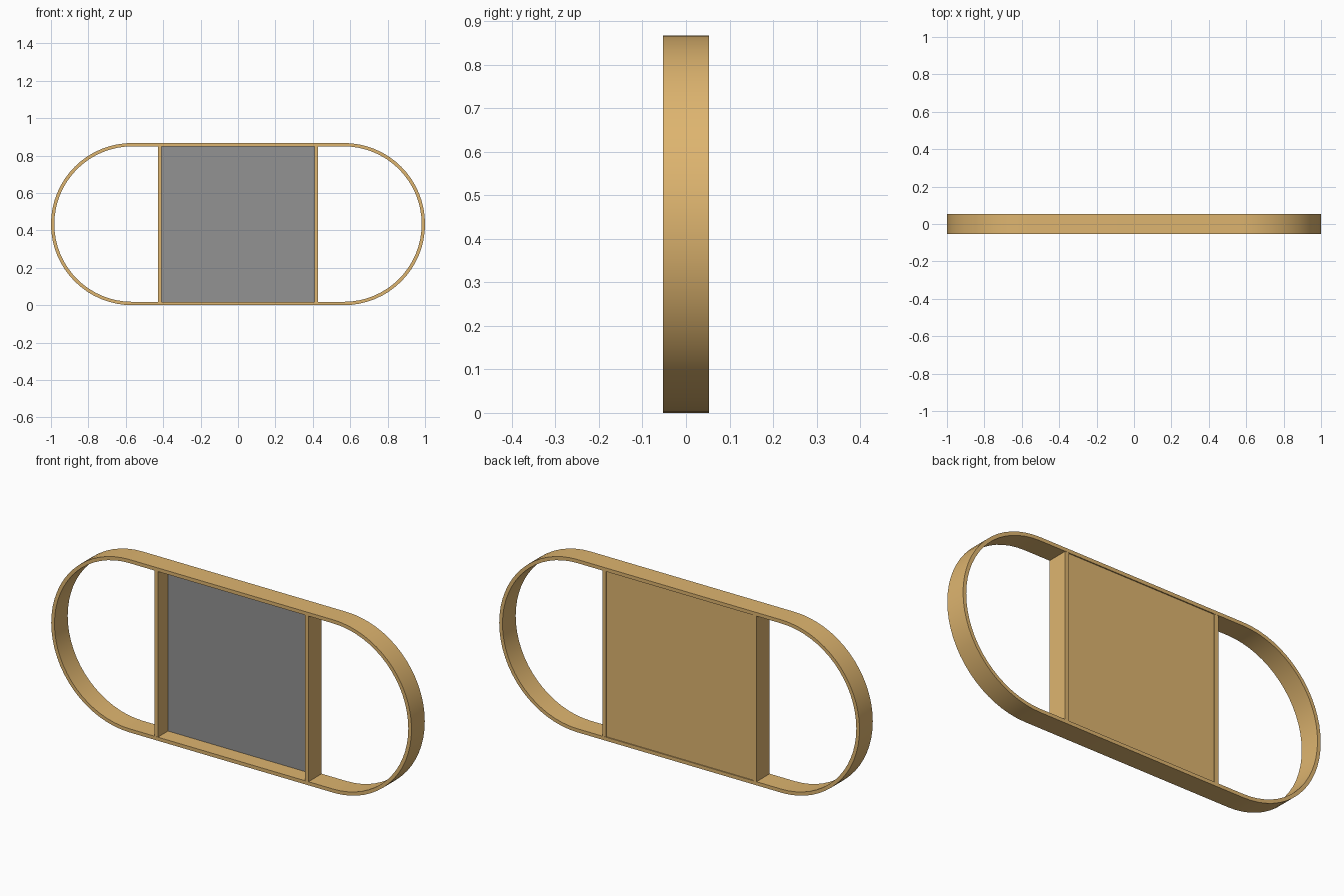
import bpy, bmesh, math

if "Cube" in bpy.data.objects:
    bpy.data.objects.remove(bpy.data.objects["Cube"])

R, HALF, DEPTH, T = 0.4335, 0.5665, 0.0525, 0.018


def material(name, rgb):
    m = bpy.data.materials.new(name)
    m.diffuse_color = (*rgb, 1)
    m.use_nodes = True
    m.node_tree.nodes["Principled BSDF"].inputs["Base Color"].default_value = m.diffuse_color
    return m


wood = material("warm wood", (0.73, 0.46, 0.16))
glass = material("mirror grey", (0.29, 0.29, 0.29))


def add(name, bm, mat):
    bmesh.ops.recalc_face_normals(bm, faces=bm.faces)
    me = bpy.data.meshes.new(name)
    bm.to_mesh(me)
    bm.free()
    me.materials.append(mat)
    ob = bpy.data.objects.new(name, me)
    bpy.context.collection.objects.link(ob)
    return ob


def box(name, lo, hi, mat):
    bm = bmesh.new()
    bmesh.ops.create_cube(bm, size=1)
    for v in bm.verts:
        v.co = [(a + b) / 2 + c * (b - a) for a, b, c in zip(lo, hi, v.co)]
    return add(name, bm, mat)


def stadium(r, n=32):
    pts = []
    for side, start in ((1, -math.pi / 2), (-1, math.pi / 2)):
        for i in range(n + 1):
            a = start + math.pi * i / n
            pts.append((side * HALF + r * math.cos(a), R + r * math.sin(a)))
    return pts


# Pill-shaped outer band
bm = bmesh.new()
loops = [[bm.verts.new((x, y, z)) for x, z in stadium(r)]
         for r, y in ((R, -DEPTH), (R, DEPTH), (R - T, DEPTH), (R - T, -DEPTH))]
for k in range(4):
    a, b = loops[k], loops[(k + 1) % 4]
    for i in range(len(a)):
        j = (i + 1) % len(a)
        bm.faces.new((a[i], a[j], b[j], b[i]))
band = add("outer_band", bm, wood)
bpy.context.view_layer.objects.active = band
band.select_set(True)
bpy.ops.object.shade_smooth_by_angle(angle=math.radians(35))

# Upright dividers
z0, z1 = T - 0.004, 2 * R - T + 0.004
for name, s in (("left_divider", -1), ("right_divider", 1)):
    xs = sorted((s * 0.408, s * 0.428))
    box(name, (xs[0], -DEPTH + 0.001, z0), (xs[1], DEPTH - 0.001, z1), wood)

# Backing board and mirror set deep in the frame
box("backing_board", (-0.41, 0.034, z0), (0.41, 0.047, z1), wood)
box("mirror", (-0.408, 0.028, T), (0.408, 0.034, 2 * R - T), glass)
